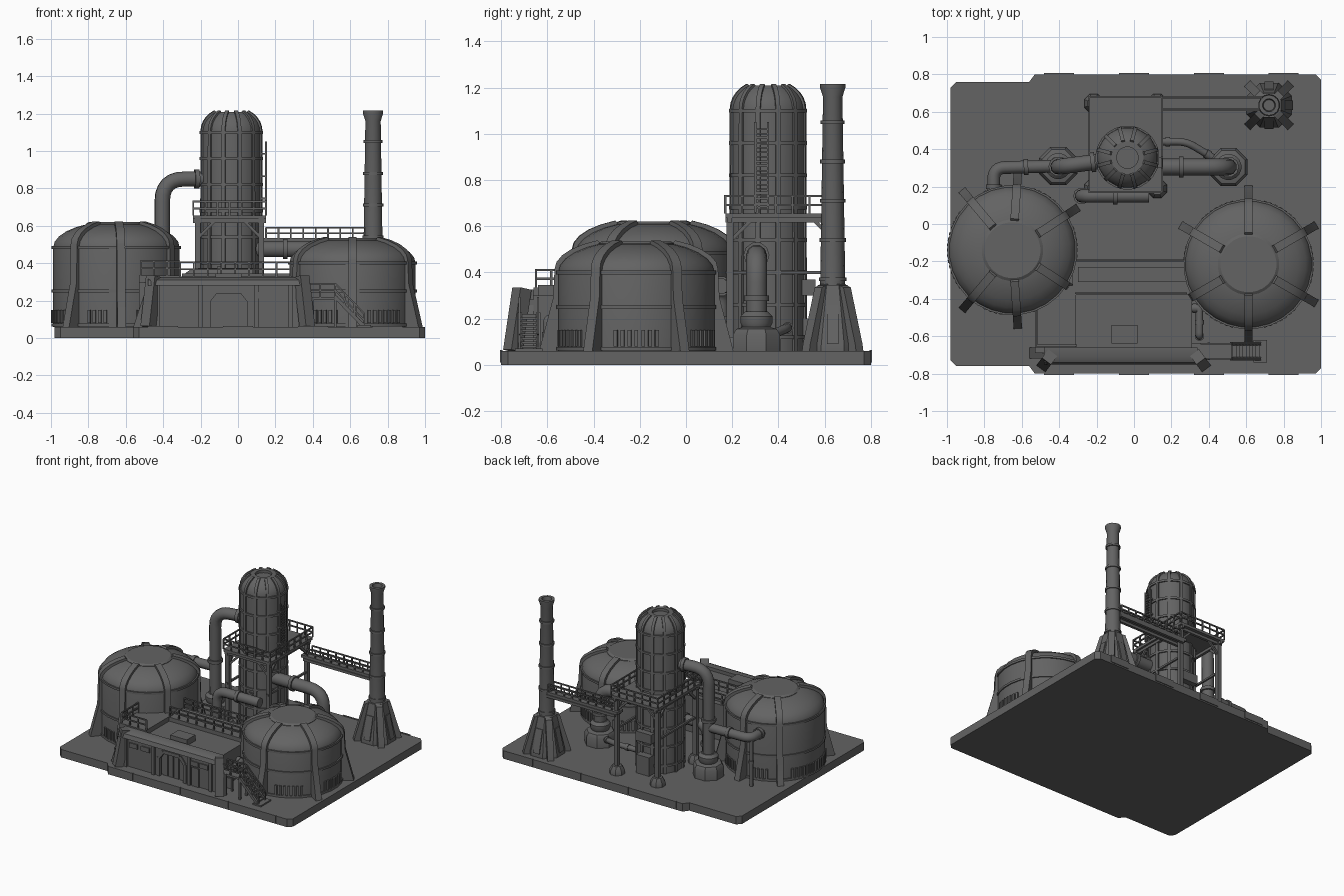
import bpy, bmesh, math
from mathutils import Vector

if "Cube" in bpy.data.objects:
    bpy.data.objects.remove(bpy.data.objects["Cube"])

colour = (.125, .125, .125, 1)
dark_grey = bpy.data.materials.new("dark_grey")
dark_grey.use_nodes = True
dark_grey.diffuse_color = colour
dark_grey.node_tree.nodes["Principled BSDF"].inputs["Base Color"].default_value = colour
ground = .06


def finish(name, bm, angle=35):
    bmesh.ops.recalc_face_normals(bm, faces=bm.faces)
    mesh = bpy.data.meshes.new(name)
    bm.to_mesh(mesh)
    bm.free()
    mesh.materials.append(dark_grey)
    mesh.shade_smooth()
    mesh.set_sharp_from_angle(angle=math.radians(angle))
    bpy.context.scene.collection.objects.link(bpy.data.objects.new(name, mesh))


def skin(bm, rings):
    # closed solid through a list of equally long vertex rings
    rings = [[bm.verts.new(point) for point in ring] for ring in rings]
    for low, high in zip(rings, rings[1:]):
        for i in range(len(low)):
            bm.faces.new((low[i - 1], low[i], high[i], high[i - 1]))
    bm.faces.new(rings[0])
    bm.faces.new(rings[-1])


def prism(bm, points, offset):
    skin(bm, [points, [Vector(point) + Vector(offset) for point in points]])


def box(bm, left, right, front, back, bottom, top):
    corners = [(left, front), (right, front), (right, back), (left, back)]
    prism(bm, [(x, y, bottom) for x, y in corners], (0, 0, top - bottom))


def beam(bm, start, end, width):
    start, end = Vector(start), Vector(end)
    along = (end - start).normalized()
    side = along.cross((0, 0, 1)) if abs(along.z) < .99 else Vector((1, 0, 0))
    side = side.normalized() * width / 2
    up = side.cross(along)
    prism(bm, [start - side - up, start + side - up, start + side + up, start - side + up], end - start)


def lathe(bm, centre, profile, sides):
    turns = [math.tau * (i + .5) / sides for i in range(sides)]
    skin(bm, [[(centre[0] + radius * math.cos(turn), centre[1] + radius * math.sin(turn), z)
               for turn in turns] for radius, z in profile])


def band(bm, centre, radius, z, sides):
    lathe(bm, centre, [(radius, z - .008), (radius, z + .008)], sides)


def rib(bm, centre, degrees, profile, width):
    # radial fin: an outline of radius and height, thickened sideways
    turn = math.radians(degrees)
    outward = Vector((math.cos(turn), math.sin(turn), 0))
    side = Vector((-outward.y, outward.x, 0)) * width
    origin = Vector((*centre, 0)) - side / 2
    prism(bm, [origin + outward * radius + Vector((0, 0, z)) for radius, z in profile], side)


def dome(radius, base, height, sweep, grow=0):
    turns = [sweep * i / 5 for i in range(6)]
    return [(radius * math.cos(turn) + grow, base + height * math.sin(turn) + grow) for turn in turns]


def pipe(name, corners, radius, bend=.1):
    # rounded bends, and a collar in the middle of every straight run
    corners = [Vector(corner) for corner in corners]
    path = [corners[0]]
    for before, corner, after in zip(corners, corners[1:], corners[2:]):
        start = corner + (before - corner).normalized() * bend
        end = corner + (after - corner).normalized() * bend
        path += [start.lerp(corner, i / 6).lerp(corner.lerp(end, i / 6), i / 6) for i in range(7)]
    path.append(corners[-1])
    runs = [(path, 1)]
    for start, end in zip(corners, corners[1:]):
        middle, along = (start + end) / 2, (end - start).normalized()
        runs.append(([middle - along * .012, middle + along * .012], 1.25))
    curve = bpy.data.curves.new(name, 'CURVE')
    curve.dimensions = '3D'
    curve.bevel_depth, curve.bevel_resolution, curve.use_fill_caps = radius, 3, True
    for points, scale in runs:
        spline = curve.splines.new('POLY')
        spline.points.add(len(points) - 1)
        for target, point in zip(spline.points, points):
            target.co = (*point, 1)
            target.radius = scale
    helper = bpy.data.objects.new(name + "_path", curve)
    bpy.context.scene.collection.objects.link(helper)
    evaluated = helper.evaluated_get(bpy.context.evaluated_depsgraph_get())
    bm = bmesh.new()
    bm.from_mesh(bpy.data.meshes.new_from_object(evaluated))
    bpy.data.objects.remove(helper)
    finish(name, bm, 40)


def railing(bm, path, height=.075):
    up = Vector((0, 0, height))
    for start, end in zip(path, path[1:]):
        start, end = Vector(start), Vector(end)
        for level in (up, up / 2):
            beam(bm, start + level, end + level, .009)
        gaps = max(1, round((end - start).length / .07))
        for i in range(gaps + 1):
            foot = start.lerp(end, i / gaps)
            beam(bm, foot, foot + up, .009)


# Ground slab with a stepped outline and edge plates
bm = bmesh.new()
edge = [(-.98, .73), (-.95, .76), (-.56, .76), (-.53, .8), (.97, .8), (1, .77)]
edge += [(x, -y) for x, y in reversed(edge)]
prism(bm, [(x, y, 0) for x, y in edge], (0, 0, ground))
for x in (-.4, 0, .4, .8):
    for y in (-.8, .8):
        box(bm, x - .08, x + .08, y - .006, y + .006, .01, ground + .004)
finish("ground_slab", bm)


# Domed storage tanks with flared ribs and a ring of vents
def tank(name, centre, wall, angles):
    radius, height, sweep = .34, .14, 1.1
    cap = wall + height * math.sin(sweep)
    bm = bmesh.new()
    lathe(bm, centre, [(radius, ground)] + dome(radius, wall, height, sweep), 28)
    lathe(bm, centre, [(.165, cap - .02), (.165, cap), (.15, cap + .01)], 28)
    for z in (ground + .01, .25, wall):
        band(bm, centre, radius + .008, z, 28)
    finish(name, bm, 25)
    bm = bmesh.new()
    fin = [(radius + .08, ground), (radius + .07, .1), (radius + .02, .29)]
    fin += dome(radius, wall, height, sweep, .014)
    fin += reversed(dome(radius, wall, height, sweep, -.03))
    fin.append((radius - .03, ground))
    for angle in angles:
        rib(bm, centre, angle, fin, .045)
    finish(name + "_ribs", bm)
    bm = bmesh.new()
    slot = [(radius - .02, .08), (radius + .01, .08), (radius + .01, .15), (radius - .02, .15)]
    for turn in range(0, 360, 5):
        if min(abs((turn - angle + 180) % 360 - 180) for angle in angles) > 12:
            rib(bm, centre, turn, slot, .016)
    finish(name + "_vents", bm)


tank("right_tank", (-.65, -.14), .485, [side * angle for side in (-1, 1) for angle in (33, 86, 130)])
tank("left_tank", (.612, -.215), .4, range(30, 360, 60))

# Reactor tower with ribs, bands and a ladder
tower, radius = (-.035, .355), .162
bm = bmesh.new()
shell = dome(radius, 1.1, .13, 1)
mouth, top = shell[-1]
lathe(bm, tower, [(radius, ground)] + shell + [(mouth - .03, top), (mouth - .03, top - .02)], 24)
for i in range(8):
    band(bm, tower, radius + .009, ground * 2 + i * .14, 24)
finish("tower", bm, 25)
bm = bmesh.new()
fin = [(radius + .01, ground)] + dome(radius, 1.1, .13, 1, .007)
fin += reversed(dome(radius, 1.1, .13, 1, -.02))
fin.append((radius - .02, ground))
for angle in range(15, 360, 30):
    rib(bm, tower, angle, fin, .02)
finish("tower_ribs", bm)
bm = bmesh.new()
for y in (.3, .355):
    beam(bm, (.15, y, .66), (.15, y, 1.05), .01)
for i in range(18):
    z = .68 + i * .02
    beam(bm, (.15, .3, z), (.15, .355, z), .007)
    if i % 6 == 3:
        box(bm, .11, .15, .3, .355, z, z + .01)
finish("tower_ladder", bm)

# Square platform round the tower, on four braced legs
left, right, front, back, deck = -.24, .15, .17, .68, .655
bm = bmesh.new()
box(bm, left, right, front, back, deck - .02, deck)
for x, inward in ((left + .025, .1), (right - .025, -.1)):
    beam(bm, (x, front, deck - .03), (x, back, deck - .03), .02)
    beam(bm, (x, front, .4), (x, back - .03, .4), .014)
    for y, inner in ((front + .02, .1), (back - .035, -.1)):
        beam(bm, (x, y, ground), (x, y, deck), .03)
        beam(bm, (left, y, deck - .03), (right, y, deck - .03), .02)
        lathe(bm, (x, y), [(.055, ground), (.055, .085), (.035, .12)], 8)
        for brace in ((x + inward, y), (x, y + inner)):
            beam(bm, (x, y, deck - .12), (*brace, deck - .02), .015)
finish("tower_platform", bm)
bm = bmesh.new()
loop = [(left, front), (right, front), (right, back), (left, back), (left, front)]
railing(bm, [(x, y, deck) for x, y in loop])
finish("tower_platform_railing", bm)

# Walkway from the platform to the chimney
bm = bmesh.new()
box(bm, .1, .69, .61, back, .515, .535)
for y in (.615, back - .005):
    beam(bm, (.12, y, .505), (.69, y, .505), .02)
    railing(bm, [(right, y, .53), (.68, y, .53)], .06)
finish("chimney_walkway", bm)

# Chimney on a splayed base
chimney = (.722, .635)
bm = bmesh.new()
lathe(bm, chimney, [(.055, .3), (.042, 1.16), (.055, 1.2), (.055, 1.215), (.035, 1.215), (.03, 1.18)], 14)
for i in range(5):
    band(bm, chimney, .06 - i * .002, .37 + i * .17, 14)
finish("chimney", bm)
bm = bmesh.new()
lathe(bm, chimney, [(.13, ground), (.13, .085), (.075, .32), (.07, .345)], 8)
for angle in range(0, 360, 90):
    rib(bm, chimney, angle + 45, [(.05, ground), (.165, ground), (.16, .09), (.088, .335), (.05, .35)], .045)
    rib(bm, chimney, angle, [(.05, .09), (.128, .09), (.088, .26), (.05, .26)], .05)
finish("chimney_base", bm)

# Process pipes
tall_pump, curved_pump = (-.405, .31), (.505, .305)
low = (-.28, .15)
pipe("tall_pipe", [(*tower, .85), (tall_pump[0], tower[1] - .05, .85), (*tall_pump, .1)], .042, .12)
pipe("tank_feed_pipe", [(*tall_pump, .42), (-.75, .3, .42), (-.75, .1, .42)], .034, .06)
pipe("tank_drain_pipe", [(-.75, .29, .42), (-.75, .29, ground)], .014)
pipe("curved_pipe", [(0, .305, .475), (curved_pump[0], .305, .475), (*curved_pump, .1)], .045, .12)
pipe("low_pipe", [(.08, low[1], .34), (*low, .34), (*low, ground)], .036, .08)
pipe("low_pipe_branch", [(-.03, low[1], .34), (-.03, .25, .34)], .03)
pipe("small_rear_pipe", [(.08, .44, .16), (.28, .44, .16), (*curved_pump, .1)], .02, .05)
pipe("side_pipe", [(.3, -.45, .2), (.35, -.45, .2), (.35, -.6, .2), (.35, -.6, ground)], .02, .02)

# Pump housings under the big pipes
for name, centre in (("tall_pipe_pump", tall_pump), ("curved_pipe_pump", curved_pump)):
    bm = bmesh.new()
    lathe(bm, centre, [(.11, ground), (.11, .13), (.095, .155), (.06, .165)], 8)
    lathe(bm, centre, [(.06, .16), (.07, .18), (.07, .21), (.05, .23)], 16)
    finish(name, bm)
bm = bmesh.new()
box(bm, -.1, .03, .5, .56, .3, .37)
box(bm, -.09, .02, .5, .57, ground, .2)
finish("tower_control_boxes", bm)

# Control building: body, raised corner, rear wing, skylight and hatch
bm = bmesh.new()
box(bm, -.53, .31, -.69, -.37, ground, .3)
box(bm, -.53, -.31, -.66, -.33, .28, .335)
box(bm, -.33, .3, -.38, -.19, ground, .33)
box(bm, -.3, .28, -.31, -.23, .32, .345)
box(bm, -.12, .02, -.64, -.54, .29, .345)
finish("control_building", bm)

# Sloped facade with a gate opening, cornice and corner buttresses
bm = bmesh.new()
gate = [(-.11, ground), (-.11, .2), (-.07, .25)]
gate += [(-x, z) for x, z in reversed(gate)]
gate = [(x - .05, z) for x, z in gate]
wall = [(.36, ground), (.3, .3), (-.48, .3), (-.56, ground)]
prism(bm, [(x, -.72, z) for x, z in wall + gate], (0, .06, 0))
cornice = [(-.75, .28), (-.74, .31), (-.71, .325), (-.66, .325), (-.66, .28)]
prism(bm, [(-.48, y, z) for y, z in cornice], (.82, 0, 0))
for x, splay in ((-.45, -.03), (.34, .03)):
    beam(bm, (x + splay, -.75, ground), (x, -.71, .33), .06)
for (x, z), (next_x, next_z) in zip(gate, gate[1:]):
    beam(bm, (x, -.715, z), (next_x, -.715, next_z), .025)
finish("building_facade", bm)
bm = bmesh.new()
for i in range(4):
    x = i * .046 - .12
    box(bm, x - .019, x + .019, -.697, -.688, ground, .235)
box(bm, .12, .18, -.728, -.71, ground, .2)
for x in (-.37, -.27, .14, .22):
    box(bm, x - .035, x + .035, -.728, -.718, .21, .245)
for x in (-.43, -.2, .1, .28):
    box(bm, x - .012, x + .012, -.735, -.7, ground, .28)
finish("doors_and_windows", bm)
bm = bmesh.new()
railing(bm, [(-.31, -.65, .335), (-.52, -.65, .335), (-.52, -.45, .335)])
for y in (-.2, -.37):
    railing(bm, [(-.31, y, .33), (.28, y, .33)])
finish("roof_railings", bm)

# Side stair with landing
bm = bmesh.new()
landing, foot = Vector((.52, -.68, .22)), Vector((.675, -.68, ground))
box(bm, .3, landing.x, -.72, -.64, landing.z - .015, landing.z)
for i in range(1, 9):
    step = landing.lerp(foot, i / 9)
    box(bm, step.x - .01, step.x + .012, -.715, -.645, step.z - .005, step.z + .005)
for side in (Vector((0, -.04, 0)), Vector((0, .04, 0))):
    beam(bm, landing + side, foot + side, .02)
    railing(bm, [landing + side - Vector((.16, 0, 0)), landing + side, foot + side], .07)
    for x in (.4, landing.x):
        beam(bm, (x, landing.y + side.y, ground), (x, landing.y + side.y, landing.z), .014)
box(bm, .64, .71, -.74, -.62, ground, .07)
finish("side_stair", bm)
